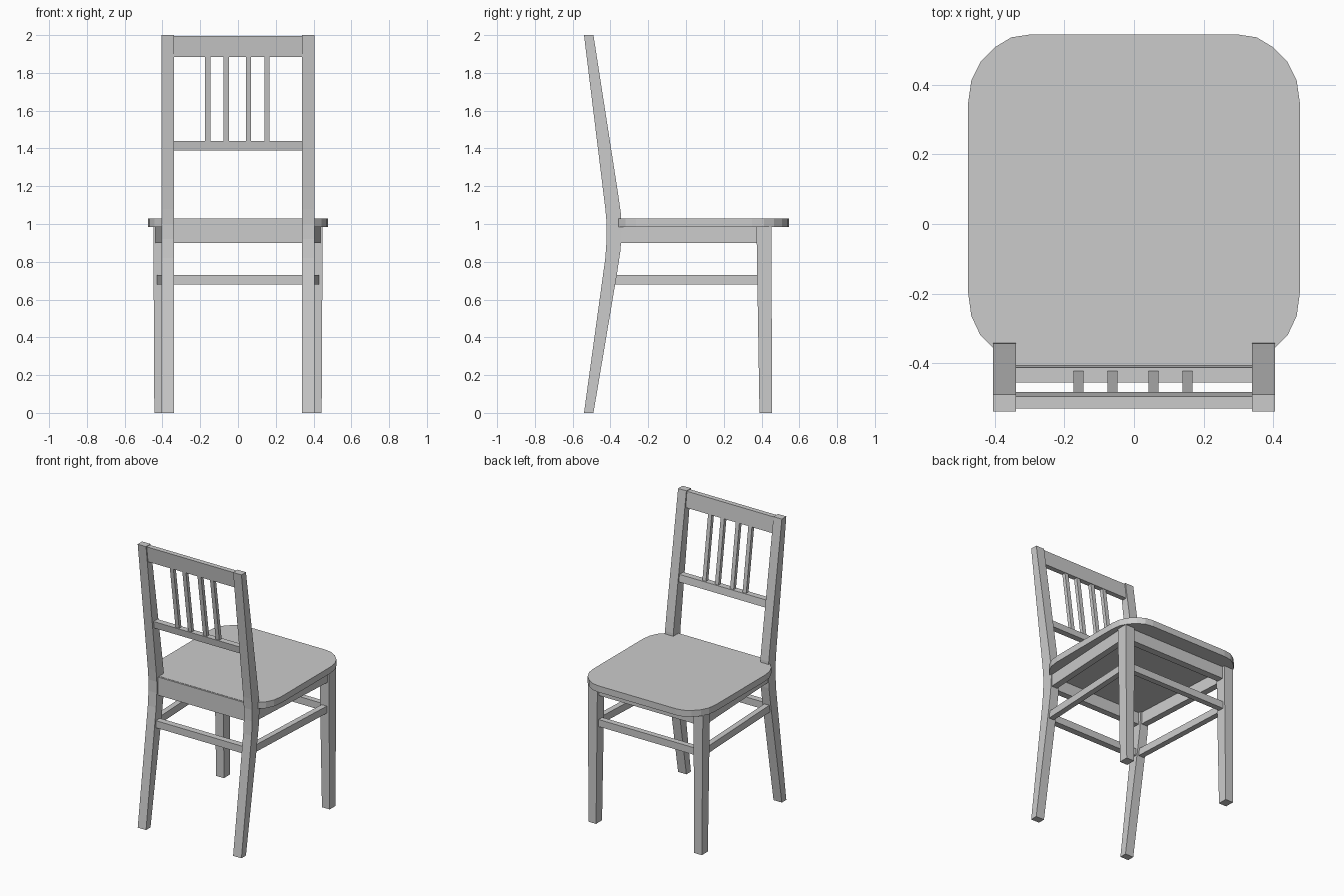
import bpy, bmesh

if "Cube" in bpy.data.objects:
    bpy.data.objects.remove(bpy.data.objects["Cube"])


def loft(name, a, b):
    """Solid between two matching point loops."""
    bm = bmesh.new()
    va = [bm.verts.new(p) for p in a]
    vb = [bm.verts.new(p) for p in b]
    n = len(a)
    bm.faces.new(va)
    bm.faces.new(vb[::-1])
    for i in range(n):
        j = (i + 1) % n
        bm.faces.new((va[j], va[i], vb[i], vb[j]))
    bmesh.ops.recalc_face_normals(bm, faces=bm.faces)
    mesh = bpy.data.meshes.new(name)
    bm.to_mesh(mesh)
    bm.free()
    ob = bpy.data.objects.new(name, mesh)
    bpy.context.collection.objects.link(ob)
    return ob


def prism_x(name, yz, x0, x1):
    """Side profile extruded along x."""
    return loft(name, [(x0, y, z) for y, z in yz], [(x1, y, z) for y, z in yz])


def rect(x0, x1, y0, y1, z):
    return [(x0, y0, z), (x1, y0, z), (x1, y1, z), (x0, y1, z)]


def box_yz(y0, y1, z0, z1):
    return [(y0, z0), (y1, z0), (y1, z1), (y0, z1)]


def mirrored(a):
    return [(-x, y, z) for x, y, z in a]


# Seat with faceted round corners
half = [(0.30, -0.396), (0.35, -0.388), (0.407, -0.355), (0.442, -0.32),
        (0.468, -0.265), (0.477, -0.20), (0.477, 0.35), (0.468, 0.414),
        (0.442, 0.466), (0.40, 0.509), (0.353, 0.537), (0.30, 0.545)]
outline = half + [(-x, y) for x, y in reversed(half)]
loft("seat", [(x, y, 0.985) for x, y in outline], [(x, y, 1.03) for x, y in outline])

# Bent back posts
post = [(-0.54, 0), (-0.49, 0), (-0.365, 0.74), (-0.347, 0.86), (-0.34, 0.96),
        (-0.344, 1.05), (-0.358, 1.15), (-0.49, 2), (-0.54, 2),
        (-0.427, 1.08), (-0.42, 1.0), (-0.42, 0.92), (-0.427, 0.82)]

# Paired parts: posts, front legs, angled side rails
leg_low = rect(0.383, 0.443, 0.389, 0.456, 0)
leg_top = rect(0.375, 0.448, 0.373, 0.452, 0.987)


def side_rail(x0, x1, w, y0, y1, z0, z1):
    def end(x, y):
        return [(x - w, y, z0), (x, y, z0), (x, y, z1), (x - w, y, z1)]
    return end(x0, y0), end(x1, y1)


pairs = {
    "back_post": ([(0.34, y, z) for y, z in post], [(0.405, y, z) for y, z in post]),
    "front_leg": (leg_low, leg_top),
    "side_apron": side_rail(0.397, 0.437, 0.045, -0.36, 0.39, 0.90, 0.987),
    "side_stretcher": side_rail(0.393, 0.430, 0.04, -0.38, 0.40, 0.68, 0.73),
}
for name, (a, b) in pairs.items():
    loft(name + "_right", a, b)
    loft(name + "_left", mirrored(a), mirrored(b))

# Cross rails under the seat
prism_x("back_apron", box_yz(-0.405, -0.36, 0.90, 1.028), -0.345, 0.345)
prism_x("front_apron", box_yz(0.385, 0.435, 0.90, 0.987), -0.38, 0.38)
prism_x("back_stretcher", box_yz(-0.43, -0.385, 0.68, 0.73), -0.345, 0.345)
prism_x("front_stretcher", box_yz(0.395, 0.435, 0.68, 0.73), -0.385, 0.385)

# Tilted backrest rails
prism_x("top_rail", [(-0.518, 1.885), (-0.483, 1.885), (-0.496, 1.995), (-0.531, 1.995)],
        -0.345, 0.345)
prism_x("lower_rail", [(-0.448, 1.39), (-0.405, 1.39), (-0.413, 1.44), (-0.456, 1.44)],
        -0.345, 0.345)

# Backrest slats
slat = [(-0.447, 1.43), (-0.421, 1.43), (-0.487, 1.89), (-0.513, 1.89)]
for i, x in enumerate((-0.16, -0.062, 0.056, 0.154)):
    prism_x(f"slat_{i + 1}", slat, x - 0.014, x + 0.014)
